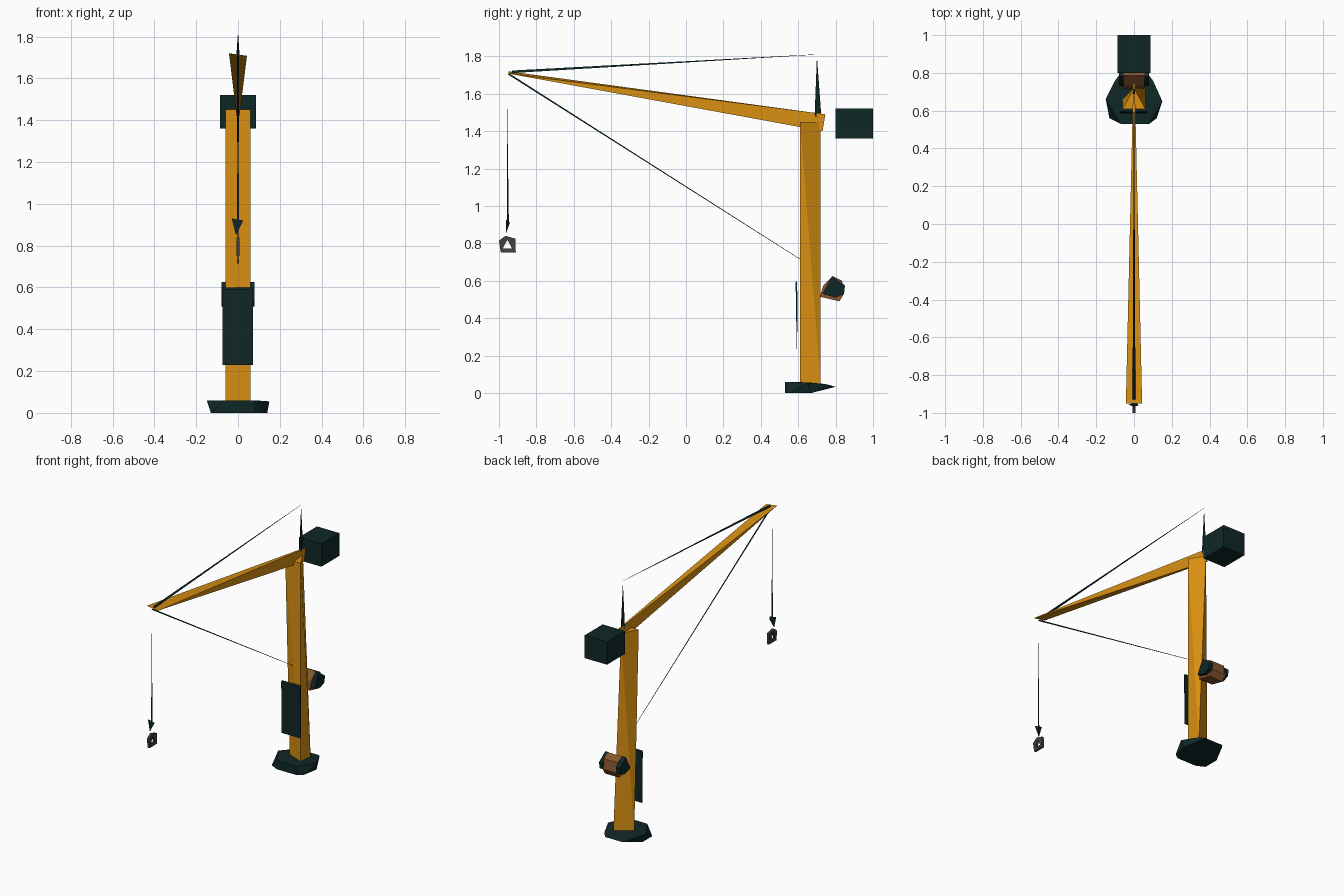
import bpy, bmesh
from mathutils import Vector

if "Cube" in bpy.data.objects:
    bpy.data.objects.remove(bpy.data.objects["Cube"])


def material(name, color):
    m = bpy.data.materials.new(name)
    m.diffuse_color = (*color, 1)
    m.use_nodes = True
    m.node_tree.nodes["Principled BSDF"].inputs["Base Color"].default_value = m.diffuse_color
    return m


ORANGE = material("orange_paint", (0.70, 0.28, 0.006))
DARK = material("dark_teal", (0.005, 0.020, 0.020))
BROWN = material("brown", (0.24, 0.09, 0.025))
GREY = material("grey_steel", (0.055, 0.055, 0.055))


def finish(name, bm, mat):
    bmesh.ops.recalc_face_normals(bm, faces=bm.faces)
    me = bpy.data.meshes.new(name)
    bm.to_mesh(me)
    bm.free()
    me.materials.append(mat)
    ob = bpy.data.objects.new(name, me)
    bpy.context.collection.objects.link(ob)
    return ob


def hull(name, pts, mat):
    """Faceted solid wrapped around a few corner points."""
    bm = bmesh.new()
    for p in pts:
        bm.verts.new(p)
    bmesh.ops.convex_hull(bm, input=bm.verts[:])
    return finish(name, bm, mat)


def box(name, lo, hi, mat):
    return hull(name, [(x, y, z) for x in (lo[0], hi[0])
                       for y in (lo[1], hi[1]) for z in (lo[2], hi[2])], mat)


def prism(name, profile, x0, x1, mat):
    """Extrude a (y, z) profile along x."""
    return hull(name, [(x, y, z) for x in (x0, x1) for y, z in profile], mat)


def sliver(name, a, b, ra, rb, mat=DARK):
    """Three-sided tapered rod from a to b."""
    a, b = Vector(a), Vector(b)
    bm = bmesh.new()
    bmesh.ops.create_cone(bm, cap_ends=True, segments=3, radius1=ra, radius2=rb,
                          depth=(b - a).length)
    rot = (b - a).to_track_quat('Z', 'Y').to_matrix()
    bmesh.ops.rotate(bm, verts=bm.verts, matrix=rot)
    bmesh.ops.translate(bm, verts=bm.verts, vec=(a + b) / 2)
    return finish(name, bm, mat)


# Faceted foot, pointed toward the back
hull("base", [(-.07, .53, .06), (.08, .53, .06), (.15, .65, .055), (-.15, .66, .06),
              (-.13, .56, 0), (.12, .56, 0), (-.07, .53, 0), (.08, .53, 0),
              (.14, .67, 0), (-.13, .67, 0), (.10, .76, .045), (-.10, .76, .045),
              (.07, .80, .033), (-.07, .80, .033)], DARK)

# Three-sided mast, twisted a quarter turn from foot to head
hull("mast", [(.06, .61, .04), (.06, .72, .04), (-.06, .66, .04),
              (-.06, .61, 1.45), (.06, .61, 1.45), (0, .72, 1.45)], ORANGE)

# Boom: flat wide tip, upright narrow root
hull("boom", [(-.043, -.95, 1.72), (.043, -.95, 1.708), (0, -.93, 1.705),
              (.004, .745, 1.49), (-.004, .745, 1.49),
              (.004, .73, 1.40), (-.004, .73, 1.40)], ORANGE)

# Spike above the mast head
hull("mast_head_spike", [(0, .70, 1.80), (-.007, .688, 1.49), (.007, .688, 1.49),
                         (0, .722, 1.50), (0, .716, 1.40)], DARK)

# Stay cables, thick at the boom tip
sliver("upper_cable", (0, -.93, 1.715), (0, .70, 1.81), .009, .001)
sliver("lower_cable", (0, -.95, 1.705), (0, .61, .715), .006, .0015)

# Counterweight and front panel
box("counterweight", (-.087, .80, 1.36), (.087, 1.0, 1.52), DARK)
hull("front_panel", [(x, y, z) for x in (-.075, .072)
                     for y, z in ((.586, .59), (.594, .60), (.597, .40), (.592, .23))], DARK)

# Winch drum with dark flanges behind the mast
prism("winch_drum", [(.715, .515), (.735, .575), (.785, .625), (.835, .60),
                     (.845, .53), (.82, .49)], -.055, .055, BROWN)
flange = [(.73, .53), (.78, .625), (.85, .575), (.845, .53), (.80, .51)]
for side, label in ((-1, "left"), (1, "right")):
    prism("winch_flange_" + label, flange, side * .05, side * .08, DARK)

# Hoist line and hook block
sliver("hoist_line", (0, -.957, 1.54), (0, -.953, .91), .001, .006)
hull("hook_block", [(-.03, -.957, .93), (.025, -.962, .92), (.012, -.942, .91),
                    (-.01, -.963, .85)], DARK)

# Hook ring: pentagon outside, triangle inside
outer = [(-1.0, .815), (-.965, .84), (-.912, .825), (-.91, .75), (-.99, .75)]
inner = [(-.955, .82), (-.955, .82), (-.93, .772), (-.93, .772), (-.98, .772)]
bm = bmesh.new()
rings = [[bm.verts.new((x, y, z)) for y, z in prof]
         for x, prof in ((-.008, outer), (.008, outer), (.008, inner), (-.008, inner))]
for k in range(4):
    a, b = rings[k], rings[(k + 1) % 4]
    for i in range(5):
        j = (i + 1) % 5
        bm.faces.new((a[i], a[j], b[j], b[i]))
bmesh.ops.remove_doubles(bm, verts=bm.verts, dist=.0005)
finish("hook_ring", bm, GREY)
